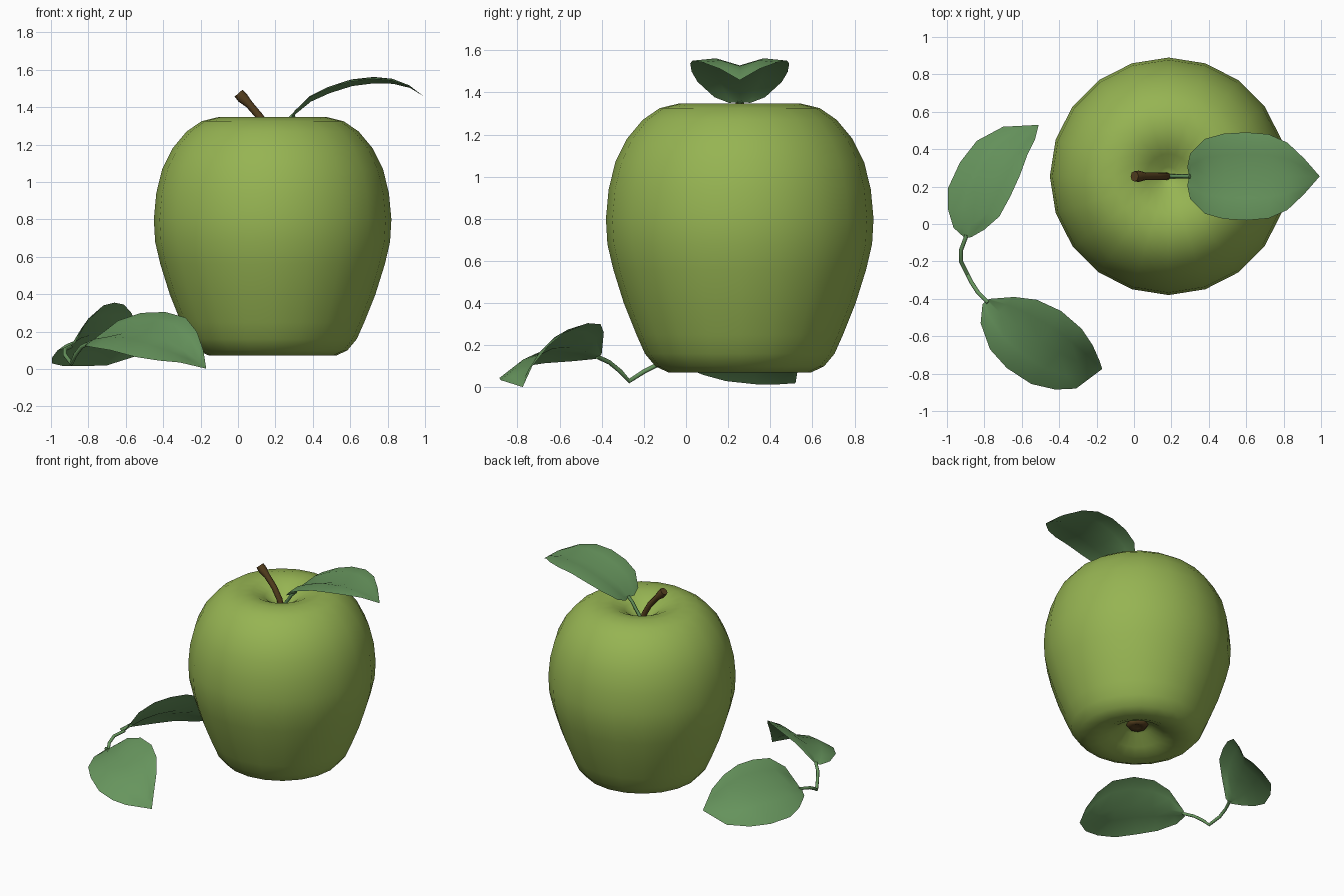
import bpy, bmesh, math
from mathutils import Vector

if "Cube" in bpy.data.objects:
    bpy.data.objects.remove(bpy.data.objects["Cube"])

AX, AY = 0.185, 0.255  # apple axis


def material(name, r, g, b):
    m = bpy.data.materials.new(name)
    m.diffuse_color = (r, g, b, 1)
    m.use_nodes = True
    m.node_tree.nodes["Principled BSDF"].inputs["Base Color"].default_value = m.diffuse_color
    return m


APPLE = material("apple_green", 0.305, 0.456, 0.085)
LEAF = material("leaf_green", 0.135, 0.30, 0.11)
BROWN = material("stem_brown", 0.095, 0.052, 0.014)


def finish(name, bm, mat, recalc=True):
    if recalc:
        bmesh.ops.recalc_face_normals(bm, faces=bm.faces)
    for f in bm.faces:
        f.smooth = True
    me = bpy.data.meshes.new(name)
    bm.to_mesh(me)
    bm.free()
    me.materials.append(mat)
    ob = bpy.data.objects.new(name, me)
    bpy.context.collection.objects.link(ob)
    return ob


def lathe(name, profile, sides, mat):
    bm = bmesh.new()
    vs = [bm.verts.new((AX + r, AY, z)) for r, z in profile]
    es = [bm.edges.new(p) for p in zip(vs, vs[1:])]
    bmesh.ops.spin(bm, geom=vs + es, cent=(AX, AY, 0), axis=(0, 0, 1),
                   angle=math.tau, steps=sides, use_duplicate=False)
    bmesh.ops.remove_doubles(bm, verts=bm.verts, dist=0.0005)
    return finish(name, bm, mat)


def tube(name, pts, radii, mat, sides=8):
    bm = bmesh.new()
    pts = [Vector(p) for p in pts]
    rings = []
    for i, p in enumerate(pts):
        d = pts[min(i + 1, len(pts) - 1)] - pts[max(i - 1, 0)]
        q = d.to_track_quat('Z', 'Y')
        rings.append([bm.verts.new(p + q @ Vector((radii[i] * math.cos(a), radii[i] * math.sin(a), 0)))
                      for a in (math.tau * k / sides for k in range(sides))])
    for a, b in zip(rings, rings[1:]):
        for k in range(sides):
            j = (k + 1) % sides
            bm.faces.new((a[k], a[j], b[j], b[k]))
    bm.faces.new(rings[0])
    bm.faces.new(rings[-1])
    ob = finish(name, bm, mat)
    bpy.context.view_layer.objects.active = ob
    ob.select_set(True)
    bpy.ops.object.shade_smooth_by_angle(angle=math.radians(50))
    ob.select_set(False)
    return ob


def leaf(name, rows, tip):
    """Each row is left edge, midrib, right edge; the half blades bulge a little."""
    bm = bmesh.new()
    grid = []
    for row in rows:
        l, m, r = (Vector(p) for p in row)
        up = Vector((0, 0, 0.05 * (l - r).length))
        line = [l, (l + m) / 2 + up, m, (m + r) / 2 + up, r]
        grid.append([bm.verts.new(p) for p in line])
    for a, b in zip(grid, grid[1:]):
        for k in range(4):
            bm.faces.new((a[k], a[k + 1], b[k + 1], b[k]))
    end = bm.verts.new(tip)
    for k in range(4):
        bm.faces.new((grid[-1][k], grid[-1][k + 1], end))
    bm.normal_update()
    if sum(f.normal.z for f in bm.faces) < 0:
        bmesh.ops.reverse_faces(bm, faces=bm.faces)
    return finish(name, bm, LEAF, recalc=False)


# Apple body with hollows at the top and bottom
lathe("apple_body", [
    (0, 1.22), (.05, 1.235), (.12, 1.295), (.2, 1.335), (.29, 1.347), (.38, 1.325),
    (.46, 1.27), (.535, 1.18), (.59, 1.07), (.622, .94), (.635, .8), (.628, .68),
    (.6, .56), (.55, .4), (.49, .25), (.45, .16), (.4, .1), (.34, .072),
    (.26, .075), (.18, .11), (.1, .17), (0, .21)], 20, APPLE)

# Dried blossom end in the bottom hollow
lathe("blossom_end", [(0, .18), (.03, .165), (.06, .16), (.08, .185), (.06, .21), (0, .22)], 8, BROWN)

# Brown stem with a flared end
tube("apple_stem",
     [(.185, AY, 1.19), (.165, AY, 1.265), (.12, AY, 1.345), (.06, AY, 1.415), (.025, AY, 1.45), (.003, AY, 1.475)],
     [.02, .02, .02, .021, .03, .028], BROWN)

# Leaf on top of the apple: x, midrib height, half width
tube("top_leaf_stalk", [(.19, AY, 1.22), (.235, AY, 1.28), (.265, AY, 1.325), (.3, AY, 1.36)], [.011] * 4, LEAF)
top = [(.285, 1.345, .05), (.3, 1.365, .12), (.38, 1.43, .2), (.48, 1.475, .228), (.6, 1.513, .235),
       (.72, 1.528, .225), (.82, 1.525, .18), (.91, 1.503, .095)]
leaf("top_leaf", [[(x, AY + w, z + .1 * w), (x + .01, AY, z), (x, AY - w, z + .1 * w)] for x, z, w in top],
     (.993, AY, 1.458))

# Fallen twig joining two leaves on the ground
tube("fallen_twig",
     [(-.895, -.06, .12), (-.925, -.14, .105), (-.925, -.2, .075), (-.89, -.27, .03),
      (-.87, -.31, .075), (-.835, -.365, .12), (-.78, -.42, .145)], [.011] * 7, LEAF)
leaf("fallen_leaf_back", [
    [(-.91, -.07, .115), (-.9, -.075, .115), (-.87, -.07, .14)],
    [(-.965, -.02, .1), (-.875, -.01, .14), (-.8, -.03, .27)],
    [(-.995, .08, .06), (-.84, .08, .165), (-.72, .04, .34)],
    [(-.995, .19, .03), (-.79, .18, .18), (-.66, .15, .355)],
    [(-.93, .33, .015), (-.72, .3, .18), (-.61, .26, .345)],
    [(-.84, .445, .015), (-.65, .4, .15), (-.57, .37, .3)],
    [(-.7, .52, .02), (-.57, .48, .11), (-.53, .45, .215)]], (-.51, .53, .08))
leaf("fallen_leaf_front", [
    [(-.77, -.4, .16), (-.79, -.41, .14), (-.81, -.43, .135)],
    [(-.64, -.39, .26), (-.72, -.47, .17), (-.82, -.53, .125)],
    [(-.52, -.405, .3), (-.62, -.55, .19), (-.77, -.67, .115)],
    [(-.39, -.465, .305), (-.5, -.63, .185), (-.68, -.77, .1)],
    [(-.28, -.56, .275), (-.4, -.69, .155), (-.55, -.855, .065)],
    [(-.22, -.65, .2), (-.3, -.735, .105), (-.42, -.885, .045)],
    [(-.185, -.73, .1), (-.22, -.765, .05), (-.31, -.88, .035)]], (-.17, -.775, .002))
